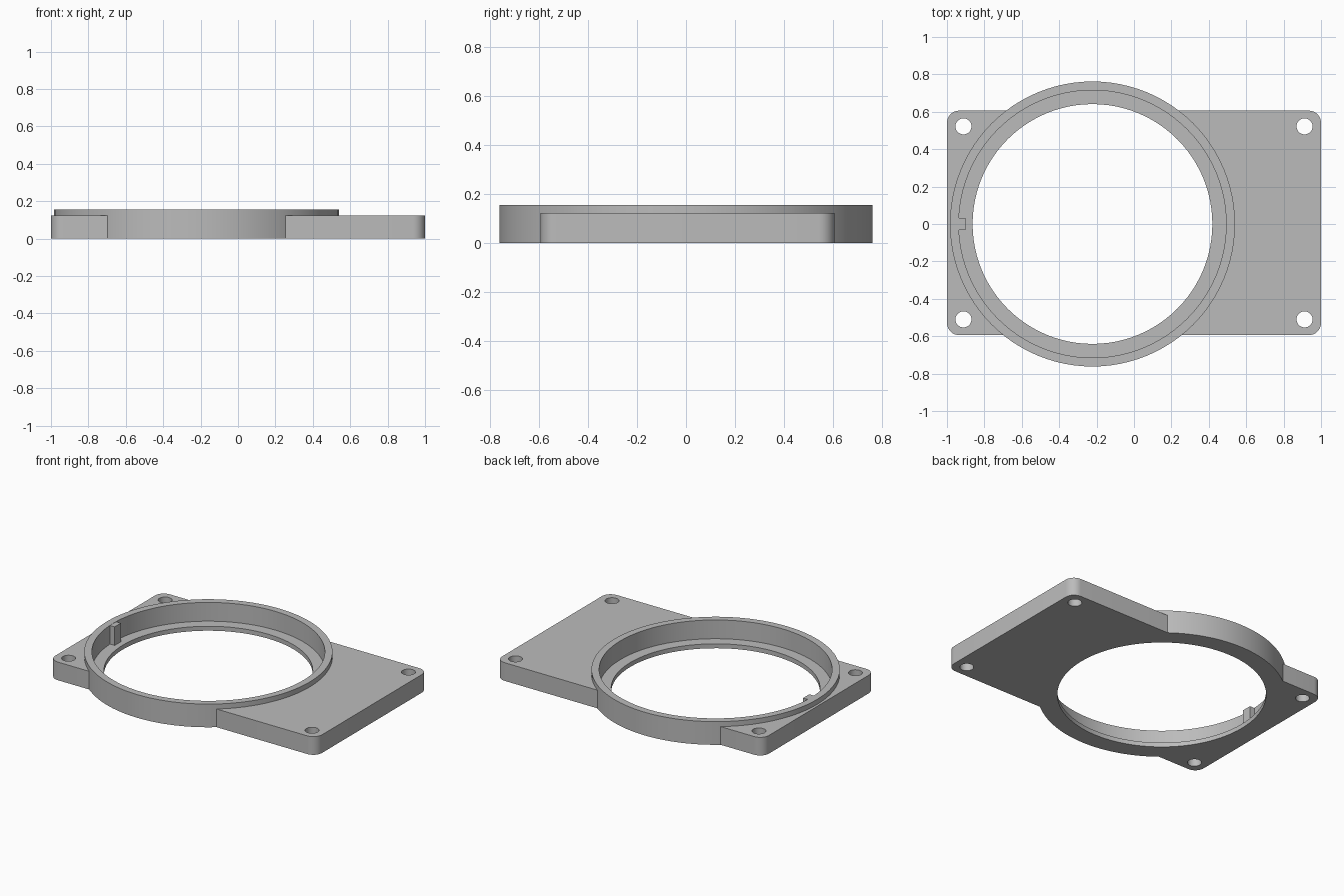
import bpy
import bmesh
from math import cos, sin, pi, radians

if "Cube" in bpy.data.objects:
    bpy.data.objects.remove(bpy.data.objects["Cube"], do_unlink=True)

RING_X, RING_R = -0.222, 0.762
BORE_R, OPENING_R = 0.715, 0.641
PLATE_Y, PLATE_H, RING_H, LEDGE_H = 0.006, 0.123, 0.157, 0.03
SEGMENTS = 96

grey = bpy.data.materials.new("plain grey")
grey.use_nodes = True
colour = (0.5, 0.5, 0.5, 1)
grey.diffuse_color = colour
grey.node_tree.nodes["Principled BSDF"].inputs["Base Color"].default_value = colour


def circle(cx, cy, radius, count, start=0.0, sweep=2 * pi):
    return [(cx + radius * cos(start + sweep * i / count),
             cy + radius * sin(start + sweep * i / count)) for i in range(count)]


def finish(name, bm):
    bmesh.ops.recalc_face_normals(bm, faces=bm.faces[:])
    mesh = bpy.data.meshes.new(name)
    bm.to_mesh(mesh)
    bm.free()
    mesh.materials.append(grey)
    obj = bpy.data.objects.new(name, mesh)
    bpy.context.collection.objects.link(obj)
    return obj


def prism(name, outline, low, high):
    bm = bmesh.new()
    face = bm.faces.new([bm.verts.new((x, y, low)) for x, y in outline])
    top = bmesh.ops.extrude_face_region(bm, geom=[face])["geom"]
    bmesh.ops.translate(bm, vec=(0, 0, high - low),
                        verts=[v for v in top if isinstance(v, bmesh.types.BMVert)])
    return finish(name, bm)


def select_only(obj):
    bpy.ops.object.select_all(action="DESELECT")
    obj.select_set(True)
    bpy.context.view_layer.objects.active = obj


def cut(obj, cutter):
    mod = obj.modifiers.new("cut", "BOOLEAN")
    mod.operation, mod.solver, mod.object = "DIFFERENCE", "EXACT", cutter
    select_only(obj)
    bpy.ops.object.modifier_apply(modifier=mod.name)
    bpy.data.objects.remove(cutter, do_unlink=True)


# Mounting plate with rounded corners
CORNER = 0.065
outline = []
for i, (sx, sy) in enumerate([(1, 1), (-1, 1), (-1, -1), (1, -1)]):
    outline += circle(sx * (1 - CORNER), PLATE_Y + sy * (0.6 - CORNER), CORNER,
                      9, i * pi / 2, pi / 2 * 9 / 8)
plate = prism("mounting_plate", outline, 0, PLATE_H)

# Room for the ring, and a screw hole in each corner
cut(plate, prism("ring_cutter", circle(RING_X, 0, RING_R, SEGMENTS), -0.1, 0.3))
for sx in (-1, 1):
    for sy in (-1, 1):
        hole = circle(sx * 0.912, PLATE_Y + sy * 0.516, 0.043, 32)
        cut(plate, prism("hole_cutter", hole, -0.1, 0.3))

# Ring with a raised rim and an inner ledge
profile = [(RING_R, 0), (RING_R, RING_H), (BORE_R, RING_H),
           (BORE_R, LEDGE_H), (OPENING_R, LEDGE_H), (OPENING_R, 0)]
bm = bmesh.new()
loops = [[bm.verts.new((x, y, z)) for x, y in circle(RING_X, 0, r, SEGMENTS)]
         for r, z in profile]
for a, b in zip(loops, loops[1:] + loops[:1]):
    for i in range(SEGMENTS):
        j = (i + 1) % SEGMENTS
        bm.faces.new((a[i], a[j], b[j], b[i]))
ring = finish("stepped_ring", bm)

# Locating key on the inner wall of the ring
back, tip, half = RING_X - BORE_R - 0.01, -0.901, 0.033
prism("locating_key", [(back, -half), (tip, -half), (tip, half), (back, half)],
      LEDGE_H - 0.005, RING_H - 0.001)

for obj in (plate, ring):
    select_only(obj)
    bpy.ops.object.shade_smooth_by_angle(angle=radians(30))
